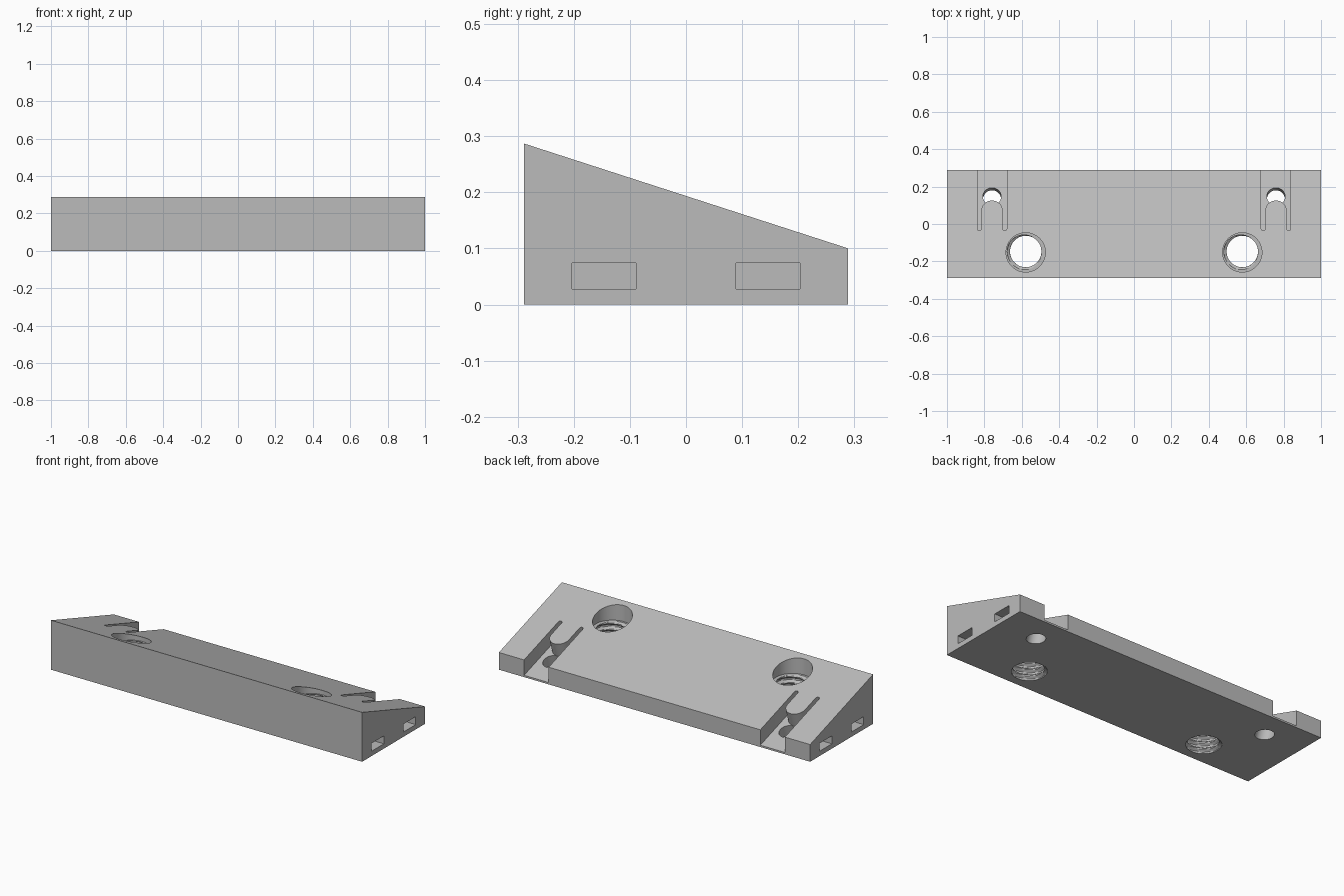
import bpy
import bmesh
from math import sin, cos, pi, atan2
from mathutils import Matrix, Vector

old = bpy.data.objects.get("Cube")
if old:
    bpy.data.objects.remove(old, do_unlink=True)

HALF_Y, FRONT_H, BACK_H = 0.289, 0.287, 0.1
TILT = atan2(FRONT_H - BACK_H, 2 * HALF_Y)
MID_H = (FRONT_H + BACK_H) / 2

grey = bpy.data.materials.new("light grey")
grey.use_nodes = True
grey.diffuse_color = (0.5, 0.5, 0.5, 1)
grey.node_tree.nodes["Principled BSDF"].inputs["Base Color"].default_value = grey.diffuse_color


def make(name, bm):
    bmesh.ops.recalc_face_normals(bm, faces=bm.faces)
    mesh = bpy.data.meshes.new(name)
    bm.to_mesh(mesh)
    bm.free()
    mesh.materials.append(grey)
    ob = bpy.data.objects.new(name, mesh)
    bpy.context.collection.objects.link(ob)
    return ob


def prism(name, points, direction, matrix=Matrix()):
    """Extrude a closed outline along a direction."""
    bm = bmesh.new()
    face = bm.faces.new([bm.verts.new(p) for p in points])
    ext = bmesh.ops.extrude_face_region(bm, geom=[face])
    moved = [v for v in ext["geom"] if isinstance(v, bmesh.types.BMVert)]
    bmesh.ops.translate(bm, verts=moved, vec=direction)
    bm.transform(matrix)
    return make(name, bm)


def arc(cx, cy, rx, ry, start, end, steps):
    angles = [start + (end - start) * i / steps for i in range(steps + 1)]
    return [(cx + rx * cos(a), cy + ry * sin(a)) for a in angles]


def cylinder(name, r, z0, z1, matrix, sides=64):
    ring = arc(0, 0, r, r, 0, 2 * pi, sides)[:-1]
    return prism(name, [(x, y, z0) for x, y in ring], (0, 0, z1 - z0), matrix)


def thread(name, minor, major, z0, z1, pitch, matrix, sides=48):
    """Helical thread core, capped at both ends."""
    bm = bmesh.new()
    rows = int((z1 - z0) / pitch * 10)
    rings = []
    for k in range(rows + 1):
        z = z0 + (z1 - z0) * k / rows
        ring = []
        for i in range(sides):
            phase = (z / pitch - i / sides) % 1
            bump = min(1, max(0, 1.6 - abs(phase - 0.5) * 4))
            r = minor + (major - minor) * bump
            a = 2 * pi * i / sides
            ring.append(bm.verts.new((r * cos(a), r * sin(a), z)))
        rings.append(ring)
    for low, high in zip(rings, rings[1:]):
        for i in range(sides):
            j = (i + 1) % sides
            bm.faces.new((low[i], low[j], high[j], high[i]))
    bm.faces.new(rings[0])
    bm.faces.new(rings[-1])
    bm.transform(matrix)
    return make(name, bm)


# Wedge body
body = prism("wedge_base", [(-1, -HALF_Y, 0), (-1, HALF_Y, 0),
                            (-1, HALF_Y, BACK_H), (-1, -HALF_Y, FRONT_H)], (2, 0, 0))
cutters = []

# Clip pocket outline: an open-backed recess around a round-ended tongue
OUT, TONGUE, END, TIP, BACK = 0.079, 0.057, -0.037, 0.132, 0.42
slot_r = (OUT - TONGUE) / 2
slot_x = (OUT + TONGUE) / 2
outline = [(OUT, BACK), (-OUT, BACK)]
outline += arc(-slot_x, END + slot_r, slot_r, slot_r, pi, 2 * pi, 8)
outline += arc(0, TIP - TONGUE, TONGUE, TONGUE, pi, 0, 24)
outline += arc(slot_x, END + slot_r, slot_r, slot_r, pi, 2 * pi, 8)
DEPTH = 0.085

for side, s in (("left", 1), ("right", -1)):
    # Clip pocket and its screw hole, square to the sloped top
    slope = Matrix.Translation((s * 0.759, 0, MID_H)) @ Matrix.Rotation(-TILT, 4, "X")
    cutters.append(prism(side + "_clip_pocket_cutter",
                         [(x, y, -DEPTH) for x, y in outline], (0, 0, 0.2), slope))
    hole = slope @ Matrix.Translation((0, 0.182, 0))
    cutters.append(cylinder(side + "_small_hole_cutter", 0.049, -0.25, -0.05, hole))

    # Threaded hole with a plain bore above it
    bore = Matrix.Translation((s * 0.579, -0.152, 0))
    cutters.append(thread(side + "_thread_cutter", 0.084, 0.099, -0.02, 0.2, 0.036,
                          bore @ Matrix.Translation((0, 0.005, 0))))
    cutters.append(cylinder(side + "_bore_cutter", 0.105, 0.183, 0.4, bore))

    # Rectangular sockets in the end face
    for name, y in (("front", -0.146), ("back", 0.146)):
        rect = [(s * 0.94, y + a * 0.057, 0.051 + b * 0.023)
                for a, b in ((-1, -1), (1, -1), (1, 1), (-1, 1))]
        cutters.append(prism(f"{side}_{name}_socket_cutter", rect, (s * 0.1, 0, 0)))

# Cut everything out of the body
bpy.context.view_layer.objects.active = body
for cutter in cutters:
    mod = body.modifiers.new(cutter.name, "BOOLEAN")
    mod.operation = "DIFFERENCE"
    mod.solver = "EXACT"
    mod.object = cutter
    bpy.ops.object.modifier_apply(modifier=mod.name)
for cutter in cutters:
    bpy.data.objects.remove(cutter, do_unlink=True)

for ob in bpy.context.selected_objects:
    ob.select_set(False)
body.select_set(True)
bpy.ops.object.shade_smooth_by_angle(angle=0.5)
